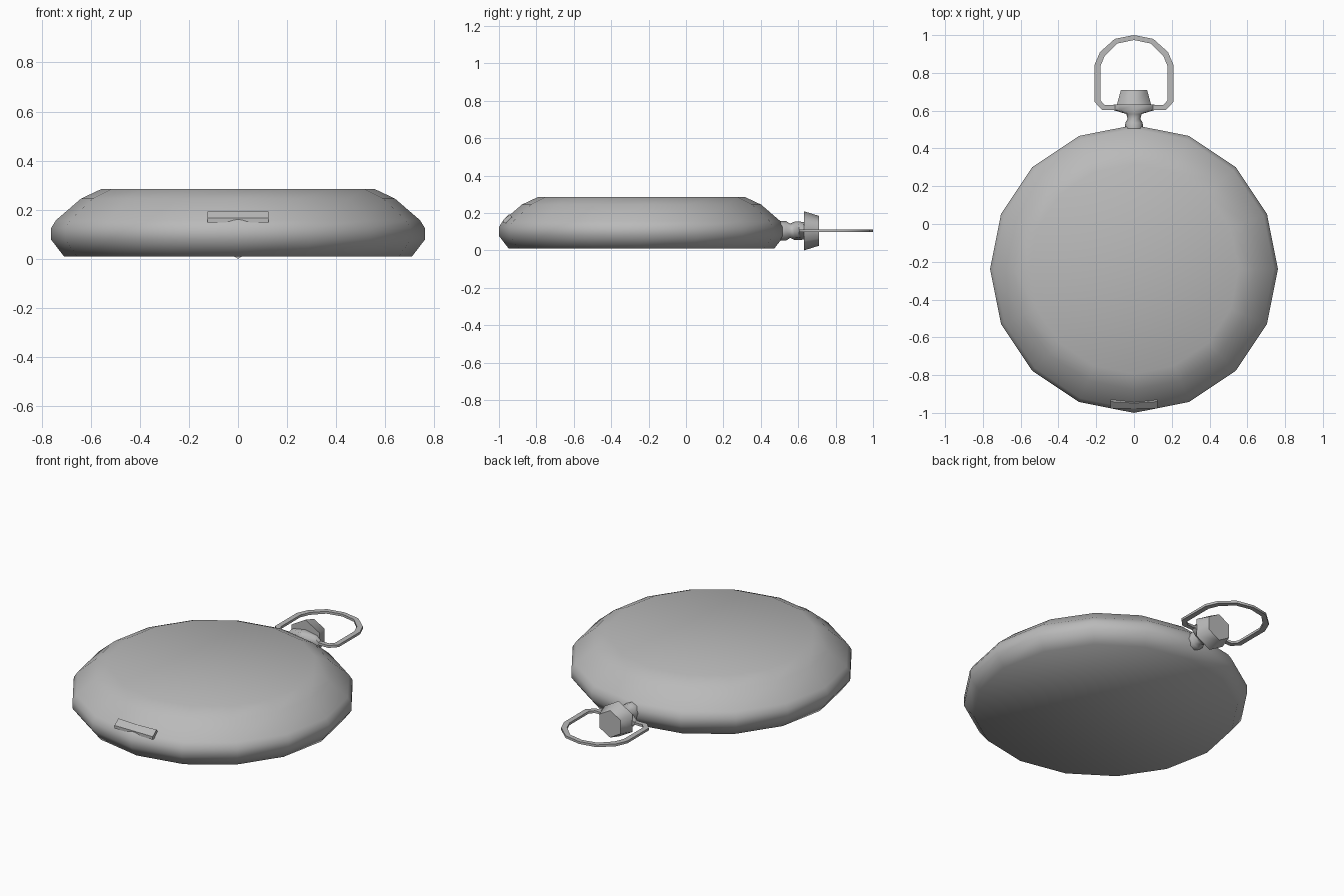
import bpy, bmesh
from math import sin, cos, pi, radians

if "Cube" in bpy.data.objects:
    bpy.data.objects.remove(bpy.data.objects["Cube"])

AXIS_Z = 0.105   # height of the crown, stem and bow

metal = bpy.data.materials.new("dull_metal")
metal.diffuse_color = (0.49, 0.49, 0.49, 1)
metal.use_nodes = True
metal.node_tree.nodes["Principled BSDF"].inputs["Base Color"].default_value = metal.diffuse_color


def make(name, bm, smooth=None):
    bmesh.ops.recalc_face_normals(bm, faces=bm.faces)
    me = bpy.data.meshes.new(name)
    bm.to_mesh(me)
    bm.free()
    me.materials.append(metal)
    ob = bpy.data.objects.new(name, me)
    bpy.context.collection.objects.link(ob)
    if smooth is not None:
        bpy.ops.object.select_all(action='DESELECT')
        ob.select_set(True)
        bpy.context.view_layer.objects.active = ob
        bpy.ops.object.shade_smooth_by_angle(angle=smooth)
    return ob


def loft(rings):
    """Skin a list of equal-length rings of points and cap both ends."""
    bm = bmesh.new()
    rows = [[bm.verts.new(p) for p in r] for r in rings]
    n = len(rows[0])
    for a, b in zip(rows, rows[1:]):
        for i in range(n):
            j = (i + 1) % n
            bm.faces.new((a[i], a[j], b[j], b[i]))
    bm.faces.new(rows[0])
    bm.faces.new(rows[-1])
    return bm


def ring_z(r, z, n=16, cy=-0.238):
    return [(r * cos(2 * pi * i / n), cy + r * sin(2 * pi * i / n), z) for i in range(n)]


def ring_y(y, rx, rz, n):
    return [(rx * sin(2 * pi * i / n), y, AXIS_Z + rz * cos(2 * pi * i / n)) for i in range(n)]


# Case: smooth 16-sided disc with a bevelled lid
case_profile = [(0.71, 0.01), (0.762, 0.078), (0.762, 0.125),
                (0.742, 0.157), (0.64, 0.245), (0.555, 0.285)]
make("case", loft([ring_z(r, z) for r, z in case_profile]), pi)

# Stem: waisted neck flaring sideways to hold the bow
stem_profile = [(0.505, 0.048, 0.052), (0.535, 0.046, 0.052), (0.557, 0.034, 0.038),
                (0.582, 0.04, 0.05), (0.603, 0.108, 0.05), (0.632, 0.108, 0.046)]
make("stem", loft([ring_y(y, rx, rz, 8) for y, rx, rz in stem_profile]), radians(60))

# Crown: tapered hexagonal winding knob, soft sides and crisp ends
make("crown", loft([ring_y(0.63, 0.105, 0.105, 6), ring_y(0.71, 0.08, 0.08, 6)]), radians(65))

# Bow: thin flat loop, given as outer and inner half outlines
outer = [(0.1, 0.604), (0.168, 0.604), (0.208, 0.645), (0.208, 0.845), (0.18, 0.91), (0.102, 0.98)]
inner = [(0.1, 0.63), (0.155, 0.63), (0.178, 0.655), (0.178, 0.835), (0.155, 0.89), (0.09, 0.955)]
half = list(zip(outer, inner))
top = [((0, 1.0), (0, 0.974))]
left = [((-a[0], a[1]), (-b[0], b[1])) for a, b in reversed(half)]
t = 0.007
bow_rings = [[(*o, AXIS_Z - t), (*o, AXIS_Z + t), (*i, AXIS_Z + t), (*i, AXIS_Z - t)]
             for o, i in half + top + left]
make("bow", loft(bow_rings), pi / 3)

# Thumb latch: small bar on the front bevel, bent slightly inwards at the middle
latch_section = [(-0.976, 0.147), (-0.976, 0.165), (-0.94, 0.193), (-0.915, 0.15)]
make("thumb_latch", loft([[(x, y - dy * (z > 0.18), z) for y, z in latch_section]
                          for x, dy in ((-0.125, 0), (0, 0.008), (0.125, 0))]))
bpy.ops.object.select_all(action='DESELECT')
